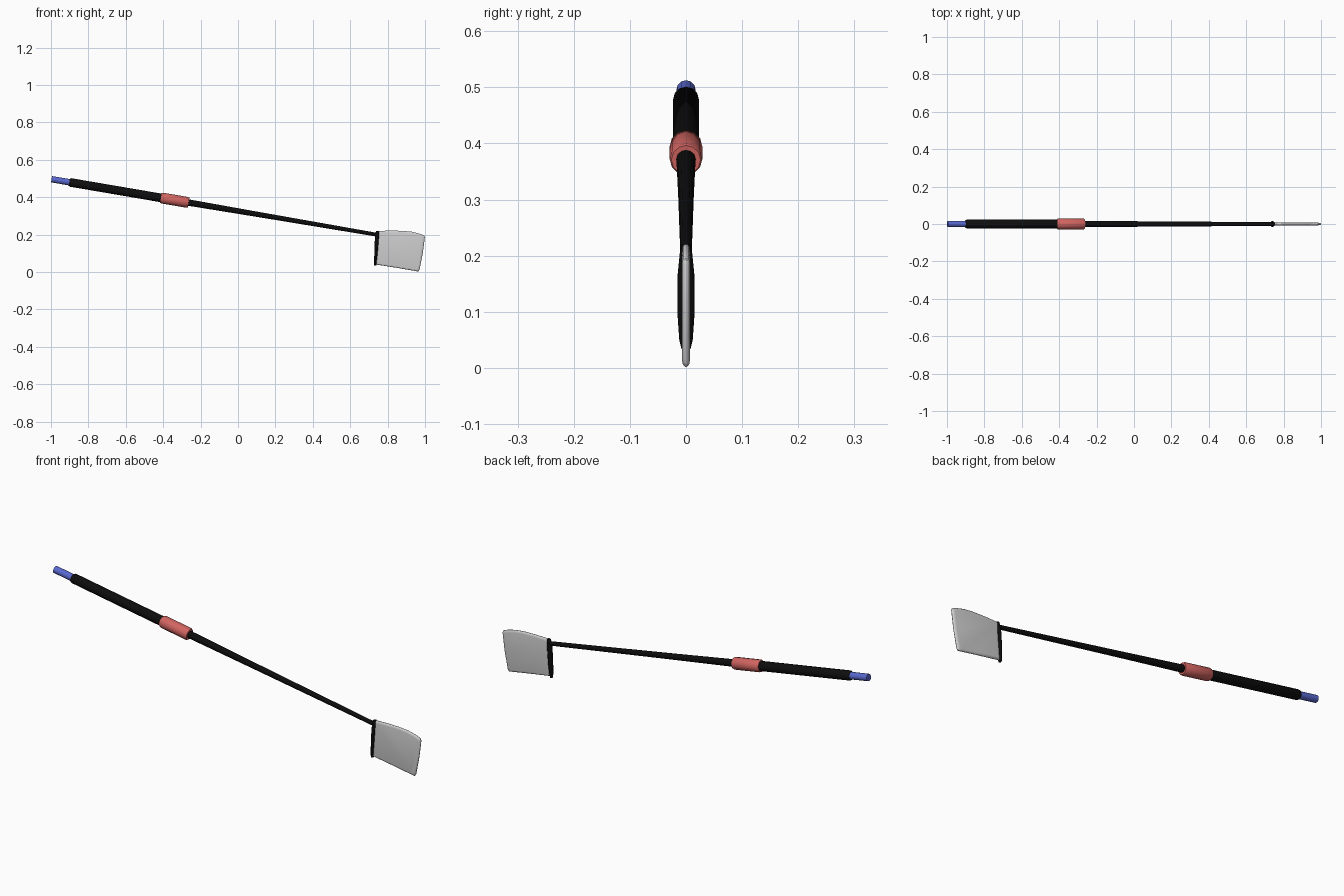
import bpy, bmesh, math
from mathutils import Vector

if "Cube" in bpy.data.objects:
    bpy.data.objects.remove(bpy.data.objects["Cube"])


def material(name, rgb):
    m = bpy.data.materials.new(name)
    m.diffuse_color = (*rgb, 1)
    m.use_nodes = True
    m.node_tree.nodes["Principled BSDF"].inputs["Base Color"].default_value = m.diffuse_color
    return m


BLACK = material("black", (0.004, 0.004, 0.004))
BLUE = material("blue", (0.10, 0.14, 0.62))
RED = material("red", (0.64, 0.13, 0.12))
GREY = material("light grey", (0.62, 0.62, 0.62))


def finish(name, bm, mat, angle=40):
    bmesh.ops.recalc_face_normals(bm, faces=bm.faces)
    me = bpy.data.meshes.new(name)
    bm.to_mesh(me)
    bm.free()
    me.materials.append(mat)
    ob = bpy.data.objects.new(name, me)
    bpy.context.collection.objects.link(ob)
    bpy.context.view_layer.objects.active = ob
    ob.select_set(True)
    bpy.ops.object.shade_smooth_by_angle(angle=math.radians(angle))
    ob.select_set(False)
    return ob


def loft(name, rings, mat, u, v, sides=12):
    """Capped tube through (centre, half width on u, half width on v)."""
    bm = bmesh.new()
    loops = []
    for c, a, b in rings:
        loops.append([bm.verts.new(c + u * a * math.cos(t) + v * b * math.sin(t))
                      for t in (2 * math.pi * i / sides for i in range(sides))])
    for p, q in zip(loops, loops[1:]):
        for i in range(sides):
            j = (i + 1) % sides
            bm.faces.new((p[i], p[j], q[j], q[i]))
    bm.faces.new(loops[0])
    bm.faces.new(loops[-1])
    return finish(name, bm, mat)


# The pole runs along one sloping axis
START, END = Vector((-0.997, 0, 0.496)), Vector((0.738, 0, 0.2))
AXIS = (END - START).normalized()
Y = Vector((0, 1, 0))
UP = AXIS.cross(Y)


def at(x):
    return START + (END - START) * (x - START.x) / (END.x - START.x)


def rod(name, mat, *stations):
    loft(name, [(at(x), r, r) for x, r in stations], mat, UP, Y)


rod("end_cap", BLUE, (-0.997, 0.017), (-0.89, 0.017))
rod("handle", BLACK, (-0.902, 0.019), (-0.895, 0.023), (-0.40, 0.023))
rod("collar", RED, (-0.412, 0.026), (-0.406, 0.029), (-0.27, 0.029), (-0.264, 0.026))
rod("shaft", BLACK, (-0.28, 0.018), (-0.25, 0.017), (0.1, 0.014), (0.42, 0.012), (0.738, 0.010))

# Blade socket, a flattened spindle leaning slightly
sections = [(0.747, 0.220, 0.008, 0.007), (0.745, 0.205, 0.011, 0.011),
            (0.742, 0.165, 0.011, 0.015), (0.738, 0.10, 0.009, 0.0155),
            (0.734, 0.05, 0.007, 0.012), (0.733, 0.034, 0.006, 0.008)]
loft("blade_socket", [(Vector((x, 0, z)), a, b) for x, z, a, b in sections],
     BLACK, Vector((1, 0, 0)), Y)

# Blade: outline, inset and thickened in the middle like a pillow
outline = [(0.738, 0.040), (0.85, 0.022), (0.955, 0.004), (0.964, 0.002), (0.971, 0.014),
           (0.988, 0.10), (0.999, 0.185), (0.996, 0.195), (0.97, 0.205), (0.93, 0.215),
           (0.88, 0.220), (0.82, 0.221), (0.76, 0.220), (0.745, 0.215)]
cx, cz = 0.86, 0.115
bm = bmesh.new()
layers = []
for y, k in ((-0.007, 0.90), (-0.0055, 0.97), (-0.002, 1), (0.002, 1), (0.0055, 0.97), (0.007, 0.90)):
    layers.append([bm.verts.new((cx + (x - cx) * k, y, cz + (z - cz) * k)) for x, z in outline])
n = len(outline)
for p, q in zip(layers, layers[1:]):
    for i in range(n):
        j = (i + 1) % n
        bm.faces.new((p[i], p[j], q[j], q[i]))
bm.faces.new(layers[0])
bm.faces.new(layers[-1])
finish("blade", bm, GREY, 50)
